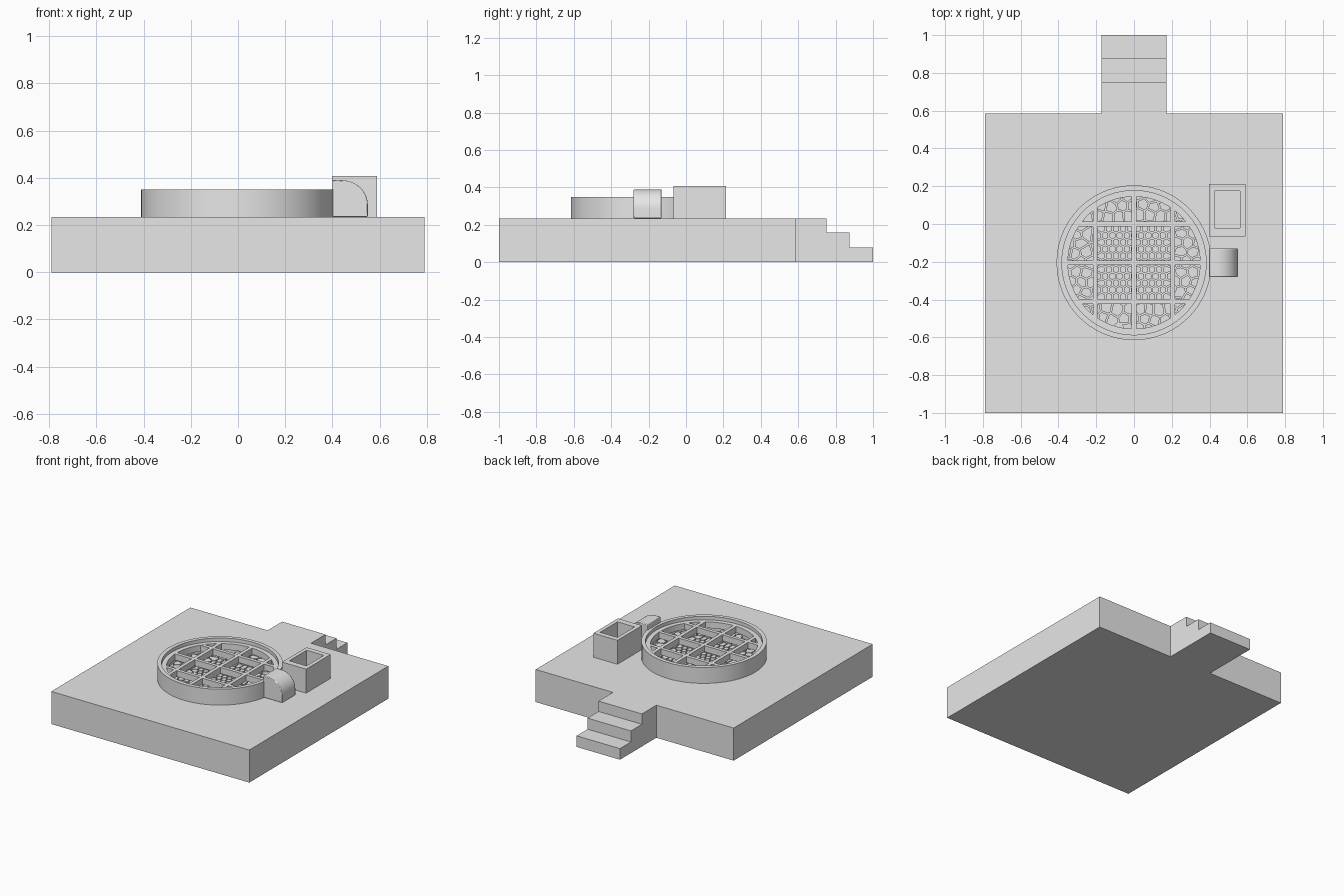
import bpy, bmesh, math, random
from mathutils import Vector

if "Cube" in bpy.data.objects:
    bpy.data.objects.remove(bpy.data.objects["Cube"])

random.seed(4)
DECK = 0.235            # height of the platform top
CX, CY = 0.0, -0.205    # centre of the round pit

stone = bpy.data.materials.new("plain_grey")
stone.diffuse_color = (0.8, 0.8, 0.8, 1)
stone.use_nodes = True
stone.node_tree.nodes["Principled BSDF"].inputs["Base Color"].default_value = stone.diffuse_color


def finish(name, bm, smooth=False):
    bmesh.ops.recalc_face_normals(bm, faces=bm.faces[:])
    mesh = bpy.data.meshes.new(name)
    bm.to_mesh(mesh)
    bm.free()
    mesh.materials.append(stone)
    ob = bpy.data.objects.new(name, mesh)
    bpy.context.collection.objects.link(ob)
    if smooth:
        bpy.ops.object.select_all(action='DESELECT')
        ob.select_set(True)
        bpy.context.view_layer.objects.active = ob
        bpy.ops.object.shade_smooth_by_angle(angle=math.radians(30))
    return ob


def prism(bm, pts, vec):
    """Closed solid: polygon pts pushed along vec."""
    a = [bm.verts.new(p) for p in pts]
    b = [bm.verts.new(Vector(p) + Vector(vec)) for p in pts]
    bm.faces.new(a)
    bm.faces.new(b[::-1])
    for i in range(len(a)):
        j = (i + 1) % len(a)
        bm.faces.new((a[i], a[j], b[j], b[i]))


def box(bm, x0, x1, y0, y1, z0, z1):
    prism(bm, [(x0, y0, z0), (x1, y0, z0), (x1, y1, z0), (x0, y1, z0)], (0, 0, z1 - z0))


def tube(bm, loops):
    """Closed skin through a ring of matching loops."""
    rows = [[bm.verts.new(p) for p in l] for l in loops]
    n = len(rows[0])
    for r in range(len(rows)):
        a, b = rows[r], rows[(r + 1) % len(rows)]
        for i in range(n):
            j = (i + 1) % n
            bm.faces.new((a[i], a[j], b[j], b[i]))


def circle(r, z, n=72):
    return [(CX + r * math.cos(2 * math.pi * i / n), CY + r * math.sin(2 * math.pi * i / n), z)
            for i in range(n)]


def ring(bm, r0, r1, z0, z1):
    tube(bm, [circle(r1, z0), circle(r1, z1), circle(r0, z1), circle(r0, z0)])


# Platform
bm = bmesh.new()
box(bm, -0.79, 0.79, -1.0, 0.585, 0, DECK)
finish("platform", bm)

# Back steps, from a side profile
bm = bmesh.new()
profile = [(0.585, 0), (1.0, 0), (1.0, 0.08), (0.875, 0.08), (0.875, 0.16),
           (0.75, 0.16), (0.75, DECK), (0.585, DECK)]
prism(bm, [(-0.173, y, z) for y, z in profile], (0.346, 0, 0))
finish("steps", bm)

# Round pit wall
bm = bmesh.new()
ring(bm, 0.382, 0.41, DECK, 0.35)
finish("pit_wall", bm, True)

# Grate: rim and crossing bars
bm = bmesh.new()
ring(bm, 0.35, 0.383, 0.28, 0.325)
finish("grate_rim", bm, True)
bm = bmesh.new()
for d in (-0.205, 0, 0.205):
    h = math.sqrt(0.362 ** 2 - d ** 2)
    box(bm, d - 0.0125, d + 0.0125, CY - h, CY + h, 0.28, 0.325)
    box(bm, -h, h, CY + d - 0.0125, CY + d + 0.0125, 0.28, 0.3245)
finish("grate_bars", bm)

# Stones: fine honeycomb in the middle, coarser cells around it
seeds = []
for row in range(-5, 6):
    for col in range(-5, 6):
        x = (col + (0.5 if row % 2 else 0)) * 0.038
        if abs(x) < 0.2:
            seeds.append(Vector((x, row * 0.036)))
for row in range(-8, 9):
    for col in range(-8, 9):
        p = Vector(((col + (0.5 if row % 2 else 0)) * 0.056 + random.uniform(-0.011, 0.011),
                    row * 0.05 + random.uniform(-0.011, 0.011)))
        if max(abs(p.x), abs(p.y)) > 0.222 and p.length < 0.42:
            seeds.append(p)


def clip(poly, mid, nrm):
    """Keep the part of a 2D polygon behind a line."""
    out = []
    for i, a in enumerate(poly):
        b = poly[(i + 1) % len(poly)]
        da, db = (a - mid).dot(nrm), (b - mid).dot(nrm)
        if da <= 0:
            out.append(a)
        if da * db < 0:
            out.append(a.lerp(b, da / (da - db)))
    return out


bm = bmesh.new()
for s in seeds:
    if s.length > 0.365:
        continue
    cell = [s + Vector(c) * 0.05 for c in ((-1, -1), (1, -1), (1, 1), (-1, 1))]
    for t in seeds:
        gap = t - s
        if 0 < gap.length < 0.14:
            n = gap.normalized()
            cell = clip(cell, (s + t) / 2 - n * 0.0035, n)
    cell = clip(cell, s.normalized() * 0.378, s.normalized()) if s.length > 0.3 else cell
    if len(cell) > 2:
        prism(bm, [(CX + p.x, CY + p.y, DECK) for p in cell], (0, 0, 0.025))
finish("stones", bm)

# Open box beside the pit
bm = bmesh.new()


def rect(x0, x1, y0, y1, z):
    return [(x0, y0, z), (x1, y0, z), (x1, y1, z), (x0, y1, z)]


outer, inner = (0.398, 0.59, -0.066, 0.213), (0.425, 0.562, -0.022, 0.176)
tube(bm, [rect(*outer, DECK), rect(*outer, 0.408), rect(*inner, 0.408), rect(*inner, DECK)])
finish("open_box", bm)

# Round-shouldered block against the pit wall
bm = bmesh.new()
pts = [(0.398, DECK), (0.55, DECK)]
for i in range(13):
    a = math.radians(90 * i / 12)
    pts.append((0.44 + 0.11 * math.cos(a), 0.285 + 0.105 * math.sin(a)))
pts.append((0.398, 0.39))
prism(bm, [(x, -0.28, z) for x, z in pts], (0, 0.15, 0))
block = finish("rounded_block", bm, True)
bev = block.modifiers.new("soft_edges", 'BEVEL')
bev.width = 0.004
bev.segments = 2
bev.angle_limit = math.radians(40)
